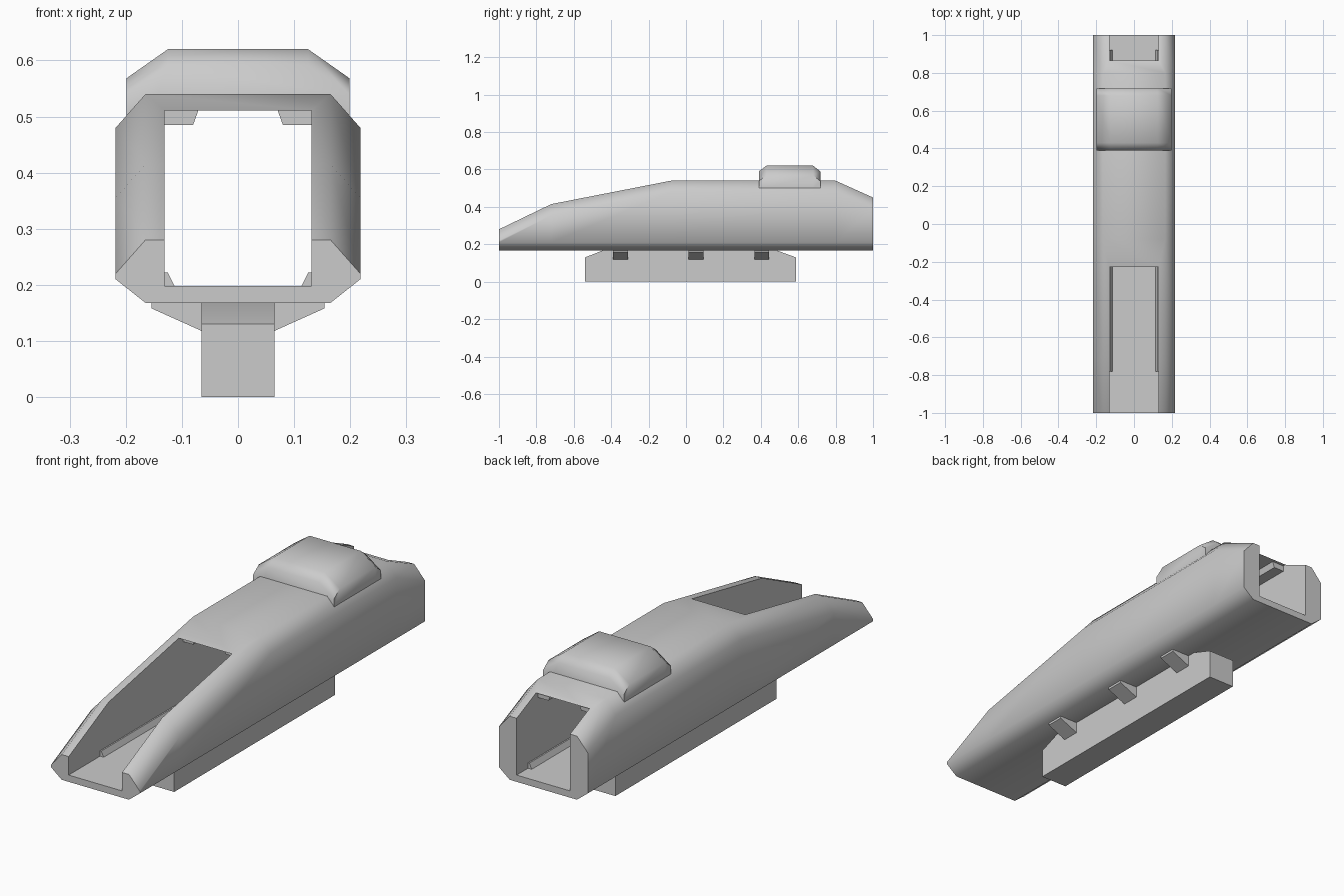
import bpy, bmesh, math

if "Cube" in bpy.data.objects:
    bpy.data.objects.remove(bpy.data.objects["Cube"])


def loft(name, rings):
    """Skin a list of equal-length point rings and cap both ends."""
    bm = bmesh.new()
    vs = [[bm.verts.new(p) for p in r] for r in rings]
    n = len(vs[0])
    for a, b in zip(vs, vs[1:]):
        for i in range(n):
            j = (i + 1) % n
            bm.faces.new((a[i], a[j], b[j], b[i]))
    bm.faces.new(vs[0])
    bm.faces.new(vs[-1])
    bmesh.ops.recalc_face_normals(bm, faces=bm.faces[:])
    me = bpy.data.meshes.new(name)
    bm.to_mesh(me)
    bm.free()
    ob = bpy.data.objects.new(name, me)
    bpy.context.collection.objects.link(ob)
    return ob


def along_y(name, profile, y0, y1):
    """Extrude an (x, z) profile along y."""
    return loft(name, [[(x, y, z) for x, z in profile] for y in (y0, y1)])


def mirrored(half):
    """Complete a right-hand half profile with its left side."""
    return half + [(-x, z) for x, z in reversed(half)]


def smooth(ob, angle=60):
    bpy.ops.object.select_all(action='DESELECT')
    ob.select_set(True)
    bpy.context.view_layer.objects.active = ob
    bpy.ops.object.shade_smooth_by_angle(angle=math.radians(angle))


# Main hull: chamfered tube whose roof follows the side profile
def hull_ring(y, top):
    half = [(0.165, 0.168), (0.218, 0.21), (0.218, top - 0.06), (0.165, top)]
    return [(x, y, z) for x, z in mirrored(half)]


roof = [(-1, 0.28), (-0.72, 0.415), (-0.08, 0.54), (0.8, 0.54), (1, 0.45)]
hull = loft("hull", [hull_ring(y, z) for y, z in roof])

# Square channel through the hull, opening the sloped ends
channel = along_y("channel_cutter",
                  [(-0.131, 0.198), (0.131, 0.198), (0.131, 0.511), (-0.131, 0.511)], -1.2, 1.2)
channel.hide_render = True
channel.hide_viewport = True
cut = hull.modifiers.new("channel", 'BOOLEAN')
cut.operation = 'DIFFERENCE'
cut.solver = 'EXACT'
cut.object = channel
bpy.context.view_layer.objects.active = hull
bpy.ops.object.modifier_apply(modifier=cut.name)
bpy.data.objects.remove(channel)
smooth(hull)

# Raised cover on the roof
def cover_ring(y, drop):
    half = [(0.15, 0.52), (0.199, 0.5), (0.199, 0.568 - drop), (0.125, 0.62 - drop)]
    return [(x, y, z) for x, z in mirrored(half)]


smooth(loft("roof_cover", [cover_ring(y, d) for y, d in
                           [(0.39, 0.03), (0.43, 0), (0.68, 0), (0.718, 0.03)]]))

# Keel below the hull
keel_side = [(-0.54, 0), (-0.54, 0.13), (-0.44, 0.169), (0.48, 0.169), (0.588, 0.13), (0.588, 0)]
smooth(loft("keel", [[(x, y, z) for y, z in keel_side] for x in (-0.065, 0.065)]), 30)

# Support brackets and inner rails on both sides
for side, s in (("right", 1), ("left", -1)):
    for i, y in enumerate((-0.35, 0.053, 0.405)):
        along_y(f"bracket_{side}_{i + 1}",
                [(s * x, z) for x, z in
                 [(0.06, 0.118), (0.065, 0.118), (0.154, 0.158), (0.154, 0.17), (0.06, 0.17)]],
                y - 0.04, y + 0.04)
    along_y(f"floor_rail_{side}",
            [(s * x, z) for x, z in [(0.133, 0.196), (0.112, 0.196), (0.125, 0.222), (0.133, 0.222)]],
            -0.78, 0.92)
    along_y(f"ceiling_rail_{side}",
            [(s * x, z) for x, z in [(0.133, 0.513), (0.07, 0.513), (0.08, 0.485), (0.133, 0.485)]],
            -0.2, 0.85)
